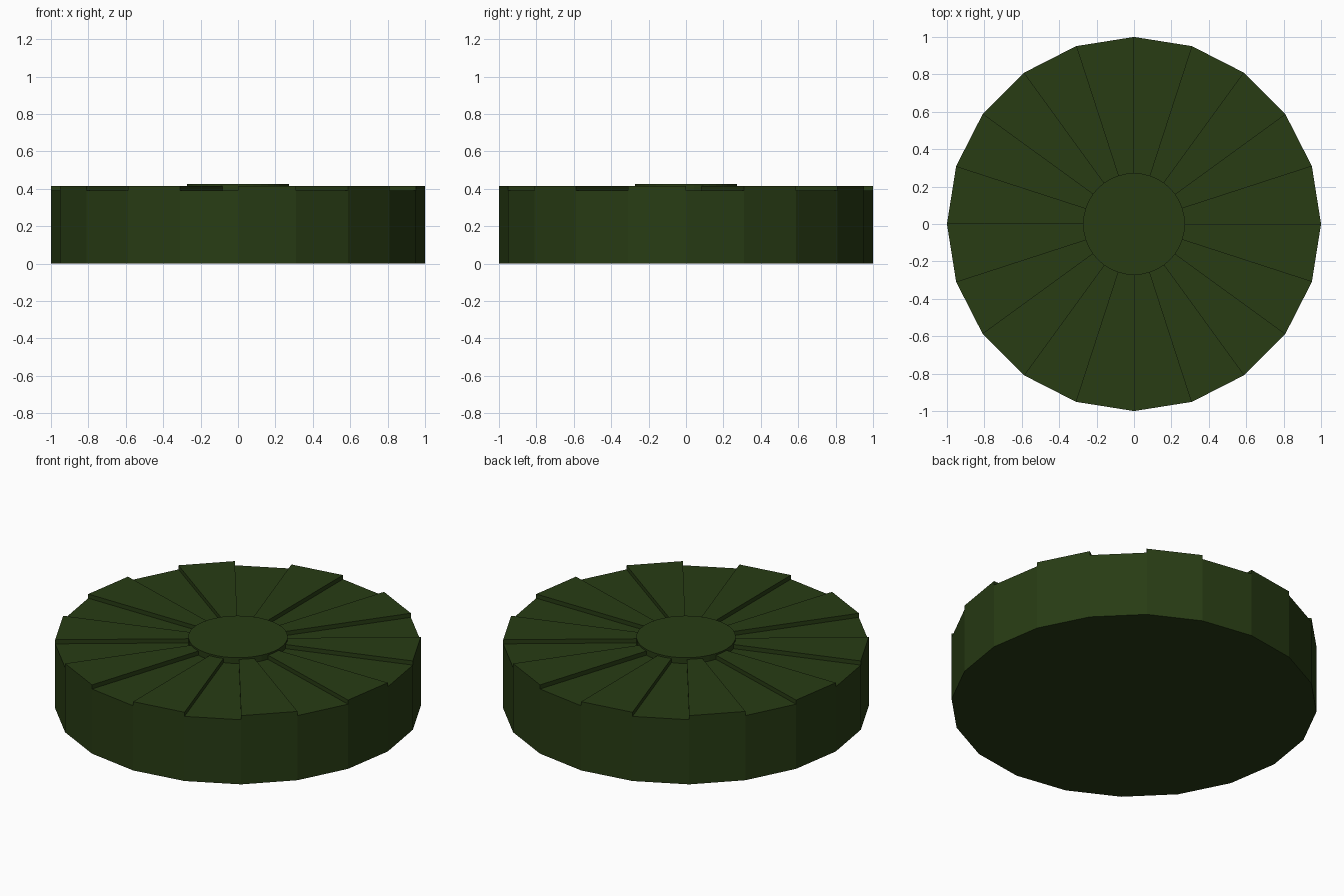
import bpy, bmesh, math

if "Cube" in bpy.data.objects:
    bpy.data.objects.remove(bpy.data.objects["Cube"])

SIDES, LOW, HIGH = 20, 0.39, 0.415
HUB_R, HUB_TOP = 0.272, 0.425

green = bpy.data.materials.new("dark_green")
green.diffuse_color = (0.021, 0.045, 0.007, 1)
green.use_nodes = True
green.node_tree.nodes["Principled BSDF"].inputs["Base Color"].default_value = green.diffuse_color


def add_object(name, bm):
    bmesh.ops.remove_doubles(bm, verts=bm.verts, dist=1e-5)
    mesh = bpy.data.meshes.new(name)
    bm.to_mesh(mesh)
    bm.free()
    mesh.materials.append(green)
    ob = bpy.data.objects.new(name, mesh)
    bpy.context.collection.objects.link(ob)
    return ob


def rim(k, z, r=1.0):
    a = 2 * math.pi * k / SIDES
    return (r * math.cos(a), r * math.sin(a), z)


# Body: twenty-sided drum whose top wedges alternate low and high
bm = bmesh.new()


def face(*pts):
    bm.faces.new([bm.verts.new(p) for p in pts])


face(*[rim(-k, 0) for k in range(SIDES)])
for k in range(SIDES):
    high = k % 2 == 1
    h = HIGH if high else LOW
    face(rim(k, 0), rim(k + 1, 0), rim(k + 1, h), rim(k, h))
    face((0, 0, h), rim(k, h), rim(k + 1, h))
    if high:
        # step walls on both sides of a raised wedge
        face((0, 0, LOW), rim(k, LOW), rim(k, HIGH), (0, 0, HIGH))
        face((0, 0, HIGH), rim(k + 1, HIGH), rim(k + 1, LOW), (0, 0, LOW))
add_object("drum_body", bm)

# Hub: thin round cap standing just above the wedges
bm = bmesh.new()
bmesh.ops.create_cone(bm, cap_ends=True, segments=40, radius1=HUB_R,
                      radius2=HUB_R, depth=HUB_TOP - LOW + 0.01)
bmesh.ops.translate(bm, verts=bm.verts, vec=(0, 0, (HUB_TOP + LOW - 0.01) / 2))
add_object("hub_cap", bm)
